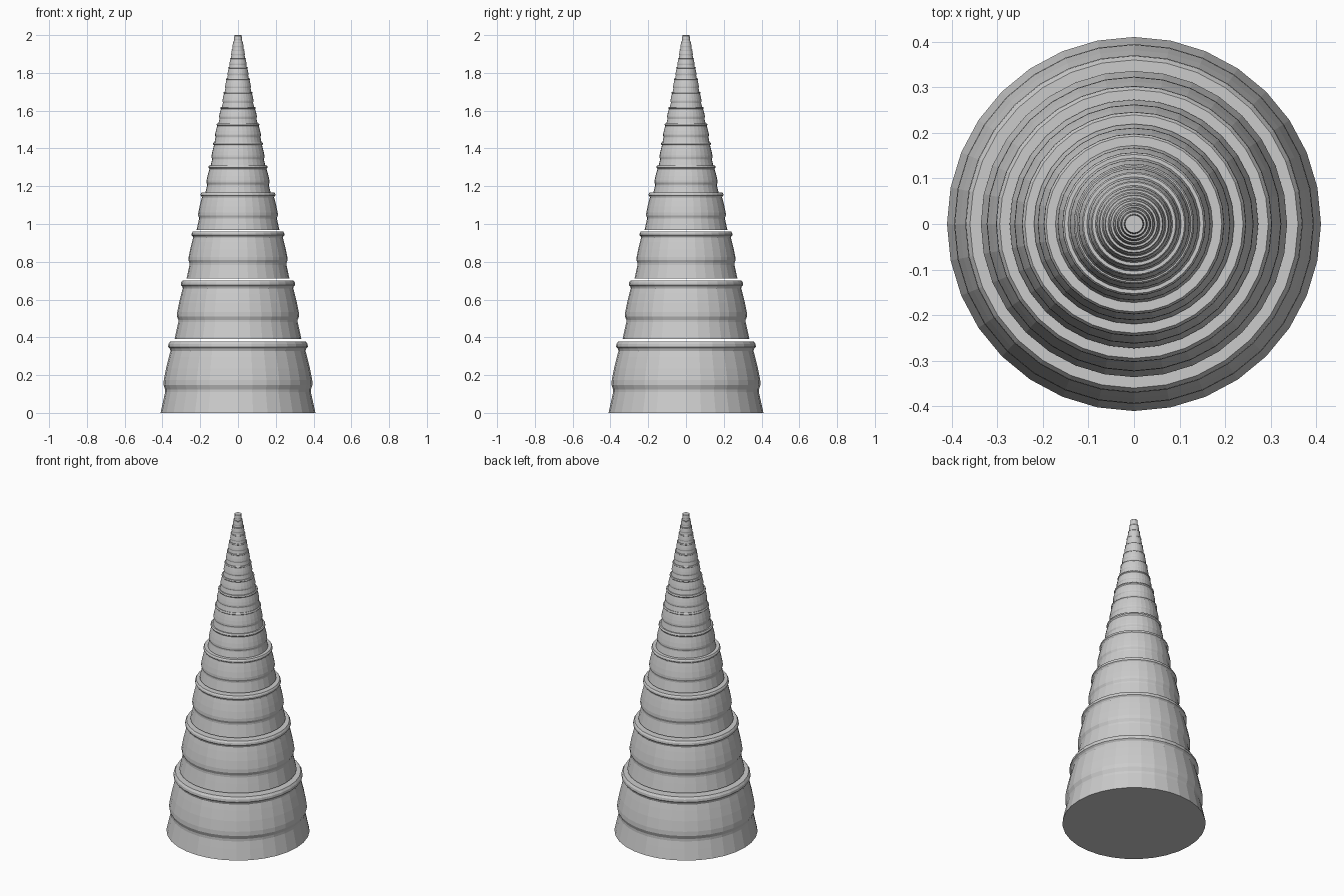
import bpy, bmesh, math

if "Cube" in bpy.data.objects:
    bpy.data.objects.remove(bpy.data.objects["Cube"])

SIDES = 32

grey = bpy.data.materials.new("light grey")
grey.diffuse_color = (0.6, 0.6, 0.6, 1)
grey.use_nodes = True
grey.node_tree.nodes["Principled BSDF"].inputs["Base Color"].default_value = grey.diffuse_color

# Ring profile: (radius relative to lip, height fraction)
PROFILE = [(1.108, 0.0), (1.07, 0.17), (1.043, 0.29), (1.043, 0.33),
           (1.066, 0.39), (1.062, 0.46), (1.03, 0.62), (0.99, 0.78),
           (0.965, 0.87), (0.975, 0.90), (1.0, 0.925), (0.995, 0.965), (0.972, 1.0)]

# Each segment: (bottom z, top z, lip radius); the large ones have small gaps
SEGMENTS = [(0.0, 0.378, 0.37), (0.391, 0.70, 0.303), (0.711, 0.96, 0.246),
            (0.969, 1.167, 0.198), (1.16, 1.31, 0.157), (1.303, 1.432, 0.132),
            (1.427, 1.533, 0.114), (1.53, 1.62, 0.094), (1.617, 1.70, 0.077),
            (1.698, 1.77, 0.064), (1.768, 1.83, 0.052), (1.828, 1.88, 0.042),
            (1.878, 1.925, 0.034), (1.923, 1.965, 0.027), (1.963, 2.0, 0.02)]


def segment(name, z0, z1, lip):
    """Lathe one capped segment."""
    bm = bmesh.new()
    rings = []
    for r, h in PROFILE:
        z = z0 + (z1 - z0) * h
        rings.append([bm.verts.new((lip * r * math.cos(2 * math.pi * i / SIDES),
                                    lip * r * math.sin(2 * math.pi * i / SIDES), z))
                      for i in range(SIDES)])
    for low, high in zip(rings, rings[1:]):
        for i in range(SIDES):
            j = (i + 1) % SIDES
            bm.faces.new((low[i], low[j], high[j], high[i]))
    bm.faces.new(rings[0][::-1])
    bm.faces.new(rings[-1])
    mesh = bpy.data.meshes.new(name)
    bm.to_mesh(mesh)
    bm.free()
    mesh.materials.append(grey)
    obj = bpy.data.objects.new(name, mesh)
    bpy.context.collection.objects.link(obj)


# Stack of shrinking segments
for n, (z0, z1, lip) in enumerate(SEGMENTS):
    segment(f"cone_segment_{n + 1}", z0, z1, lip)
